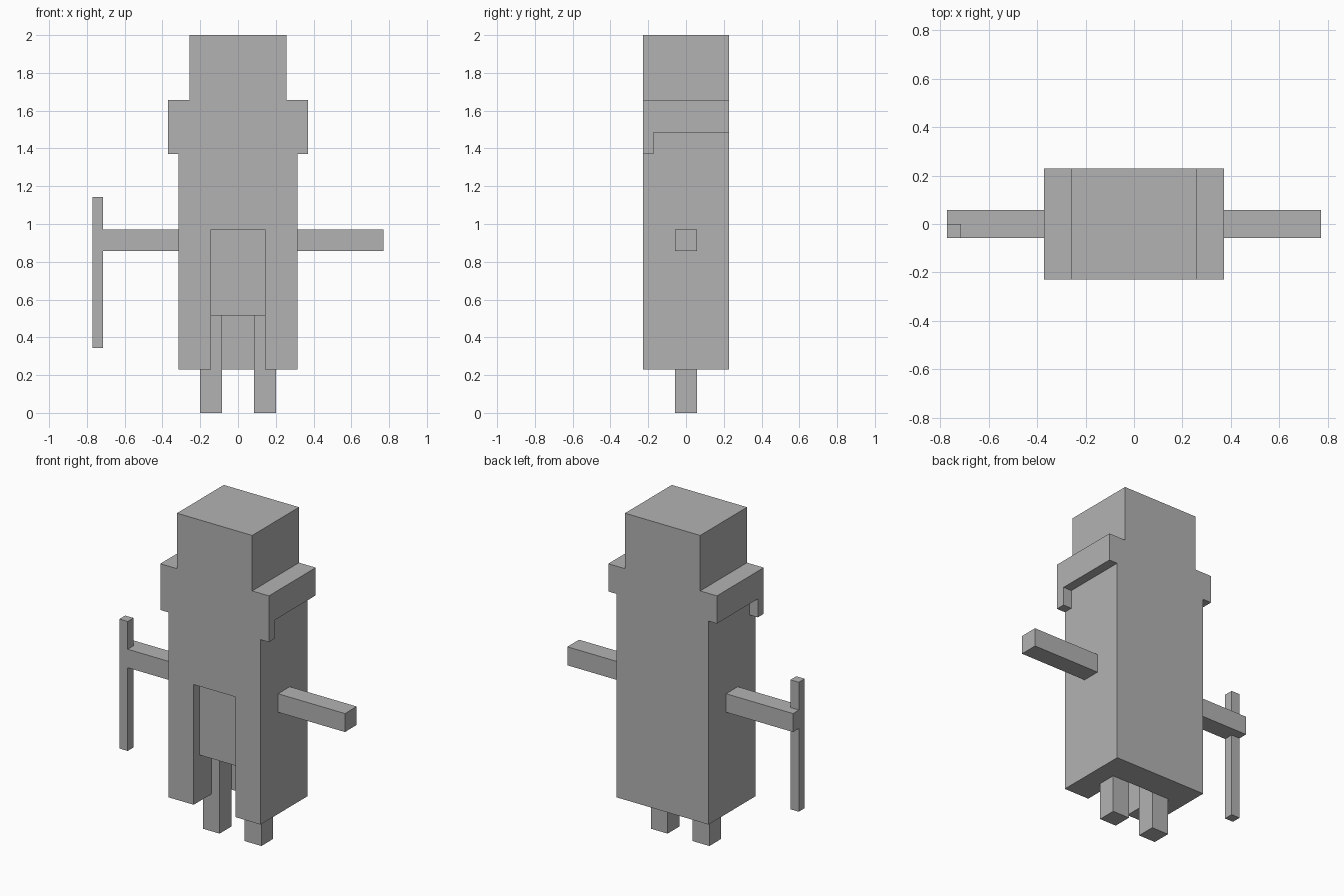
import bpy
import bmesh
from mathutils import Vector

cube = bpy.data.objects.get("Cube")
if cube:
    bpy.data.objects.remove(cube, do_unlink=True)

U = 2 / 35  # one block unit

grey = bpy.data.materials.new("plain_grey")
grey.use_nodes = True
colour = (0.45, 0.45, 0.45, 1)
grey.diffuse_color = colour
grey.node_tree.nodes["Principled BSDF"].inputs["Base Color"].default_value = colour


def prism(name, outline, sweep):
    """Extrude a flat outline (in block units) along the sweep vector."""
    bm = bmesh.new()
    face = bm.faces.new([bm.verts.new(Vector(p) * U) for p in outline])
    moved = bmesh.ops.extrude_face_region(bm, geom=[face])["geom"]
    verts = [g for g in moved if isinstance(g, bmesh.types.BMVert)]
    bmesh.ops.translate(bm, verts=verts, vec=Vector(sweep) * U)
    bmesh.ops.recalc_face_normals(bm, faces=bm.faces)
    mesh = bpy.data.meshes.new(name)
    bm.to_mesh(mesh)
    bm.free()
    mesh.materials.append(grey)
    obj = bpy.data.objects.new(name, mesh)
    bpy.context.collection.objects.link(obj)
    return obj


def box(name, x, y, z):
    outline = [(x[0], y[0], z[0]), (x[1], y[0], z[0]),
               (x[1], y[1], z[0]), (x[0], y[1], z[0])]
    return prism(name, outline, (0, 0, z[1] - z[0]))


# Torso and head share one stepped silhouette
half = [(5.5, 4), (5.5, 29), (4.5, 29), (4.5, 35)]
outline = half + [(-x, z) for x, z in reversed(half)]
body = prism("body_and_head", [(x, -4, z) for x, z in outline], (0, 8, 0))

# Shallow front recess, and the deep opening around the legs
for name, back, z in (("recess_cutter", -3, (8, 17)),
                      ("leg_opening_cutter", 1, (3, 9))):
    cutter = box(name, (-2.5, 2.5), (-5, back), z)
    cutter.hide_render = True
    cutter.hide_viewport = True
    cutter.display_type = 'WIRE'
    cut = body.modifiers.new(name, 'BOOLEAN')
    cut.operation = 'DIFFERENCE'
    cut.solver = 'EXACT'
    cut.object = cutter

# Paired parts
shoulder = [(-4, 24), (-3, 24), (-3, 26), (4, 26), (4, 29), (-4, 29)]
for side, s in (("left", 1), ("right", -1)):
    prism(side + "_shoulder", [(s * 5.5, y, z) for y, z in shoulder], (s, 0, 0))
    box(side + "_arm", sorted((s * 5.5, s * 13.5)), (-1, 1), (15, 17))
    box(side + "_leg", sorted((s * 1.5, s * 3.5)), (-1, 1), (0, 9))

# Staff held at the end of the right arm
box("staff_top", (-13.5, -12.5), (-1, 0), (17, 20))
box("staff_shaft", (-13.5, -12.5), (-1, 0), (6, 15))
